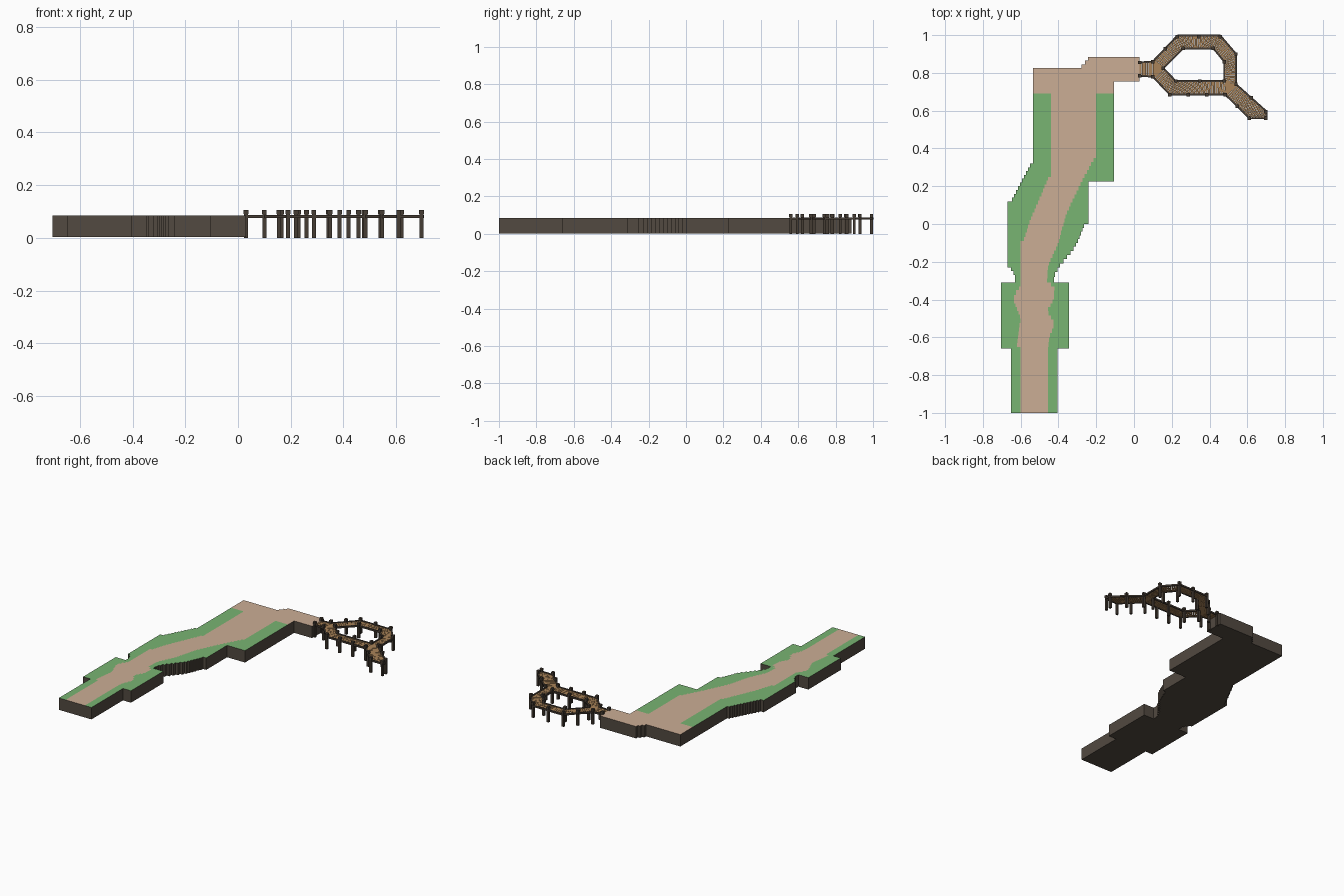
import bpy, bmesh, random
from mathutils import Vector

if "Cube" in bpy.data.objects:
    bpy.data.objects.remove(bpy.data.objects["Cube"])

random.seed(4)
TOP, BASE = 0.084, 0.003


def material(name, rgb):
    m = bpy.data.materials.new(name)
    m.diffuse_color = (*rgb, 1)
    m.use_nodes = True
    m.node_tree.nodes["Principled BSDF"].inputs["Base Color"].default_value = m.diffuse_color
    return m


SAND = material("sand", (0.60, 0.42, 0.30))
GRASS = material("grass", (0.19, 0.46, 0.17))
EARTH = material("earth", (0.085, 0.068, 0.052))
PLANK = material("plank_wood", (0.40, 0.23, 0.10))
DARK = material("dark_wood", (0.06, 0.045, 0.033))


def finish(bm, name, mat):
    bmesh.ops.recalc_face_normals(bm, faces=bm.faces)
    me = bpy.data.meshes.new(name)
    bm.to_mesh(me)
    bm.free()
    ob = bpy.data.objects.new(name, me)
    me.materials.append(mat)
    bpy.context.collection.objects.link(ob)
    return ob


def stepped(keys, rise=0.021):
    """Turn (y, x) key points into a staircase edge running up in y."""
    pts = []
    for (y0, x0), (y1, x1) in zip(keys, keys[1:]):
        if y0 == y1:
            continue
        n = 1 if x0 == x1 else max(1, round((y1 - y0) / rise))
        for i in range(n):
            x = x0 + (x1 - x0) * (i + 0.5) / n
            pts += [(x, y0 + (y1 - y0) * i / n), (x, y0 + (y1 - y0) * (i + 1) / n)]
    return pts


def loop(right, left):
    """Counter-clockwise outline between two edges, without doubled points."""
    out = []
    for p in right + left[::-1]:
        if not out or (Vector(p) - Vector(out[-1])).length > 1e-5:
            out.append(p)
    return out


def prism(bm, pts, z0, z1, caps=(True, True)):
    lo = [bm.verts.new((x, y, z0)) for x, y in pts]
    hi = [bm.verts.new((x, y, z1)) for x, y in pts]
    n = len(pts)
    for i in range(n):
        bm.faces.new((lo[i], lo[(i + 1) % n], hi[(i + 1) % n], hi[i]))
    if caps[0]:
        bm.faces.new(lo[::-1])
    if caps[1]:
        bm.faces.new(hi)


def sheet(name, pts, mat):
    bm = bmesh.new()
    f = bm.faces.new([bm.verts.new((x, y, TOP)) for x, y in pts])
    f.normal_update()
    if f.normal.z < 0:
        f.normal_flip()
    me = bpy.data.meshes.new(name)
    bm.to_mesh(me)
    bm.free()
    me.materials.append(mat)
    bpy.context.collection.objects.link(bpy.data.objects.new(name, me))


# Stepped edges of the land and of the sand path
left_low = stepped([(-1, -.65), (-.66, -.65), (-.66, -.705), (-.31, -.705), (-.31, -.63), (-.27, -.63),
                    (-.23, -.66), (-.23, -.67), (.12, -.67), (.12, -.65), (.32, -.545), (.32, -.535), (.69, -.535)])
left_high = stepped([(.69, -.535), (.825, -.535), (.825, -.285), (.885, -.235)])
right_low = stepped([(-1, -.405), (-.66, -.405), (-.66, -.345), (-.31, -.345), (-.31, -.42), (-.28, -.425),
                     (-.23, -.40), (-.12, -.31), (0, -.26), (0, -.24), (.225, -.24), (.225, -.105), (.69, -.105)])
right_high = stepped([(.69, -.105), (.755, -.105), (.755, .03), (.885, .03)])
path_left = stepped([(-1, -.60), (-.65, -.60), (-.65, -.62), (-.57, -.61), (-.50, -.60), (-.40, -.64), (-.35, -.62),
                     (-.33, -.60), (-.09, -.60), (-.09, -.585), (.02, -.55), (.25, -.45), (.25, -.44), (.69, -.44)])
path_right = stepped([(-1, -.455), (-.65, -.455), (-.60, -.45), (-.53, -.42), (-.46, -.46), (-.40, -.425),
                      (-.33, -.42), (-.31, -.46), (-.22, -.455), (-.10, -.40), (.05, -.36), (.20, -.29),
                      (.35, -.21), (.35, -.20), (.69, -.20)])

# Land block and its top surfaces
bm = bmesh.new()
prism(bm, loop(right_low + right_high, left_low + left_high), BASE, TOP, (True, False))
finish(bm, "land_block", EARTH)
sheet("left_grass", loop(path_left, left_low), GRASS)
sheet("right_grass", loop(right_low, path_right), GRASS)
sheet("sand_path", loop(path_right + right_high, path_left + left_high), SAND)

# Boardwalk spans: (left edge, right edge)
spans = [
    ([(.03, .855), (.10, .86)], [(.03, .785), (.10, .78)]),
    ([(.10, .86), (.23, .997), (.457, .997), (.54, .90), (.54, .74)],
     [(.155, .825), (.26, .93), (.42, .93), (.478, .86), (.478, .755)]),
    ([(.155, .825), (.22, .757), (.478, .757)], [(.10, .78), (.19, .685), (.484, .685)]),
    ([(.54, .74), (.702, .595), (.702, .562)], [(.484, .685), (.61, .56), (.69, .56)]),
]
junctions = [[(.10, .86), (.10, .78), (.155, .825)], [(.478, .757), (.484, .685), (.54, .74)]]

bm = bmesh.new()
for left, right in spans:
    for i in range(len(left) - 1):
        l0, l1, r0, r1 = map(Vector, (left[i], left[i + 1], right[i], right[i + 1]))
        n = max(2, round(((l1 - l0).length + (r1 - r0).length) / 2 / 0.0125))
        for k in range(n):
            a, b = k / n, (k + 0.86) / n
            quad = [r0.lerp(r1, a), r0.lerp(r1, b), l0.lerp(l1, b), l0.lerp(l1, a)]
            z = 0.083 + random.uniform(-.001, .001)
            prism(bm, quad, z - 0.005, z)
for tri in junctions:
    prism(bm, tri, 0.078, 0.083)
finish(bm, "boardwalk_planks", PLANK)

# Edge beams: open polylines around the outside and a closed one round the hole
edges = [
    [(.03, .855), (.10, .86), (.23, .997), (.457, .997), (.54, .90), (.54, .74), (.702, .595), (.702, .56)],
    [(.03, .785), (.10, .78), (.19, .685), (.484, .685), (.61, .56), (.702, .56)],
    [(.155, .825), (.26, .93), (.42, .93), (.478, .86), (.478, .757), (.22, .757), (.155, .825)],
]
bm = bmesh.new()
posts = []
for line in edges:
    for a, b in zip(line, line[1:]):
        a, b = Vector(a), Vector(b)
        d = (b - a).normalized()
        s = Vector((-d.y, d.x)) * 0.005
        prism(bm, [a - s, b - s, b + s, a + s], 0.076, 0.087)
        n = max(1, round((b - a).length / 0.11))
        posts += [a.lerp(b, k / n) for k in range(n + 1)]
finish(bm, "edge_beams", DARK)

# Square support posts with a slightly wider head
bm = bmesh.new()
done = []
for p in posts:
    if any((p - q).length < 0.012 for q in done):
        continue
    done.append(p)
    p = Vector((min(p.x, .697), min(p.y, .992)))
    for w, z0, z1 in ((.0075, 0, .09), (.009, .09, .105)):
        prism(bm, [p + Vector(c) * w for c in ((-1, -1), (1, -1), (1, 1), (-1, 1))], z0, z1)
finish(bm, "support_posts", DARK)
